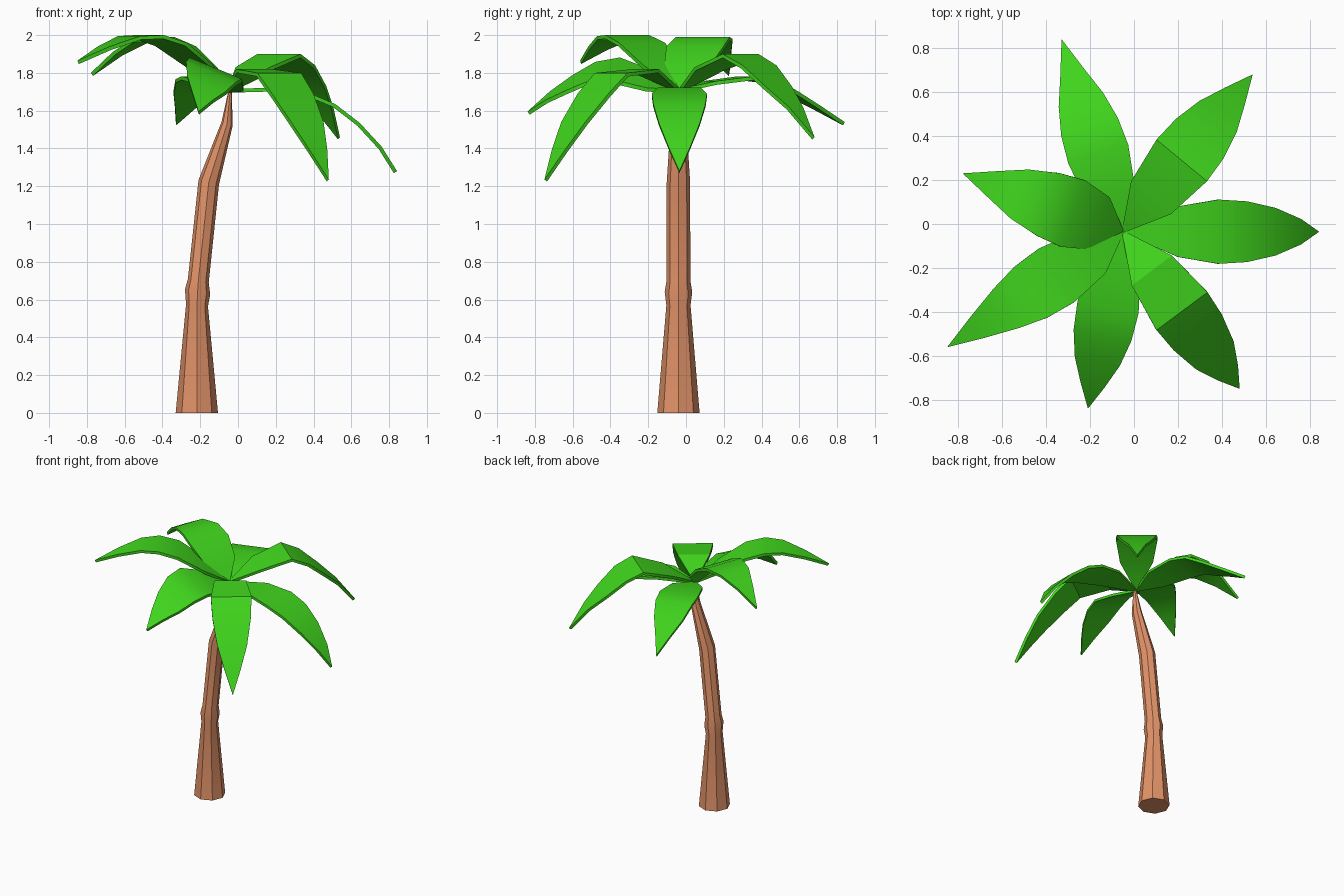
import bpy, bmesh, math
from mathutils import Vector

if "Cube" in bpy.data.objects:
    bpy.data.objects.remove(bpy.data.objects["Cube"])


def material(name, color):
    m = bpy.data.materials.new(name)
    m.diffuse_color = color
    m.use_nodes = True
    m.node_tree.nodes["Principled BSDF"].inputs["Base Color"].default_value = m.diffuse_color
    return m


def make_object(name, bm, mat):
    bmesh.ops.recalc_face_normals(bm, faces=bm.faces)
    me = bpy.data.meshes.new(name)
    bm.to_mesh(me)
    bm.free()
    ob = bpy.data.objects.new(name, me)
    bpy.context.collection.objects.link(ob)
    me.materials.append(mat)
    bpy.ops.object.select_all(action='DESELECT')
    ob.select_set(True)
    bpy.context.view_layer.objects.active = ob
    bpy.ops.object.shade_smooth_by_angle(angle=math.radians(30))
    return ob


bark = material("bark", (0.76, 0.29, 0.14, 1))
green = material("leaf_green", (0.05, 0.65, 0.012, 1))

# Trunk: leaning octagonal rings (centre x, z, radius x, radius y, ring tilt)
RINGS = [(-0.218, 0.0, 0.112, 0.112, 0), (-0.217, 0.57, 0.058, 0.064, -0.1),
         (-0.214, 0.64, 0.067, 0.073, -0.2), (-0.21, 0.70, 0.055, 0.063, -0.2),
         (-0.155, 1.22, 0.054, 0.062, -0.25), (-0.058, 1.53, 0.029, 0.042, -0.4),
         (-0.042, 1.70, 0.01, 0.012, 0)]
bm = bmesh.new()
loops = []
for cx, z, rx, ry, tilt in RINGS:
    loop = []
    for i in range(8):
        a = math.tau * i / 8
        dx = rx * math.cos(a)
        loop.append(bm.verts.new((cx + dx, -0.04 + ry * math.sin(a), z + tilt * dx)))
    loops.append(loop)
for lo, hi in zip(loops, loops[1:]):
    for i in range(8):
        j = (i + 1) % 8
        bm.faces.new((lo[i], lo[j], hi[j], hi[i]))
bm.faces.new(loops[0])
bm.faces.new(loops[-1])
make_object("trunk", bm, bark)

# Leaves: heading, sideways slope, width factor, arc as (distance, height)
ROOT = Vector((-0.05, -0.035, 0))
HALF_WIDTHS = [0.006, 0.115, 0.146, 0.138, 0.108, 0.058]
LEAVES = [
    (0, 0, 1.0, [(.25, 1.722), (.435, 1.69), (.565, 1.635), (.695, 1.535), (.81, 1.41), (.892, 1.28)]),
    (50.5, 0, 1.02, [(.2, 1.83), (.42, 1.90), (.55, 1.84), (.68, 1.73), (.80, 1.62), (.927, 1.46)]),
    (107.7, 0, .98, [(.17, 1.757), (.37, 1.782), (.50, 1.767), (.63, 1.70), (.76, 1.63), (.919, 1.54)]),
    (160, 0, 1.1, [(.11, 1.83), (.24, 1.94), (.36, 1.99), (.50, 1.98), (.63, 1.91), (.776, 1.80)]),
    (213.3, 0, 1.0, [(.17, 1.84), (.36, 1.96), (.50, 2.0), (.63, 1.995), (.79, 1.94), (.957, 1.865)]),
    (258.8, -.4, .97, [(.15, 1.765), (.35, 1.825), (.48, 1.805), (.60, 1.745), (.71, 1.68), (.82, 1.595)]),
    (306.6, 0, .99, [(.22, 1.82), (.45, 1.80), (.57, 1.69), (.70, 1.54), (.80, 1.39), (.89, 1.235)]),
]
THICK = 0.02
for n, (heading, roll, wide, arc) in enumerate(LEAVES):
    a = math.radians(heading)
    out = Vector((math.cos(a), math.sin(a), 0))
    side = Vector((-math.sin(a), math.cos(a), roll))
    pts = [(0, 1.715)] + arc
    bm = bmesh.new()
    rows = []
    for i, (r, z) in enumerate(pts):
        # Thickness direction follows the arc
        p, q = pts[max(i - 1, 0)], pts[min(i + 1, len(pts) - 1)]
        t = Vector((q[0] - p[0], q[1] - p[1])).normalized()
        down = (out * t.y - Vector((0, 0, 1)) * t.x) * THICK
        c = ROOT + out * r + Vector((0, 0, z))
        w = HALF_WIDTHS[i] * wide if i < len(HALF_WIDTHS) else 0
        offs = [side * w, side * -w] if w else [Vector()]
        rows.append(([bm.verts.new(c + o) for o in offs],
                     [bm.verts.new(c + o + down) for o in offs]))
    for (t0, b0), (t1, b1) in zip(rows, rows[1:]):
        bm.faces.new(t0 + t1[::-1])
        bm.faces.new(b0 + b1[::-1])
        bm.faces.new((t0[0], t1[0], b1[0], b0[0]))
        bm.faces.new((t0[1], t1[-1], b1[-1], b0[1]))
    bm.faces.new(rows[0][0] + rows[0][1][::-1])
    make_object(f"leaf_{n + 1}", bm, green)
